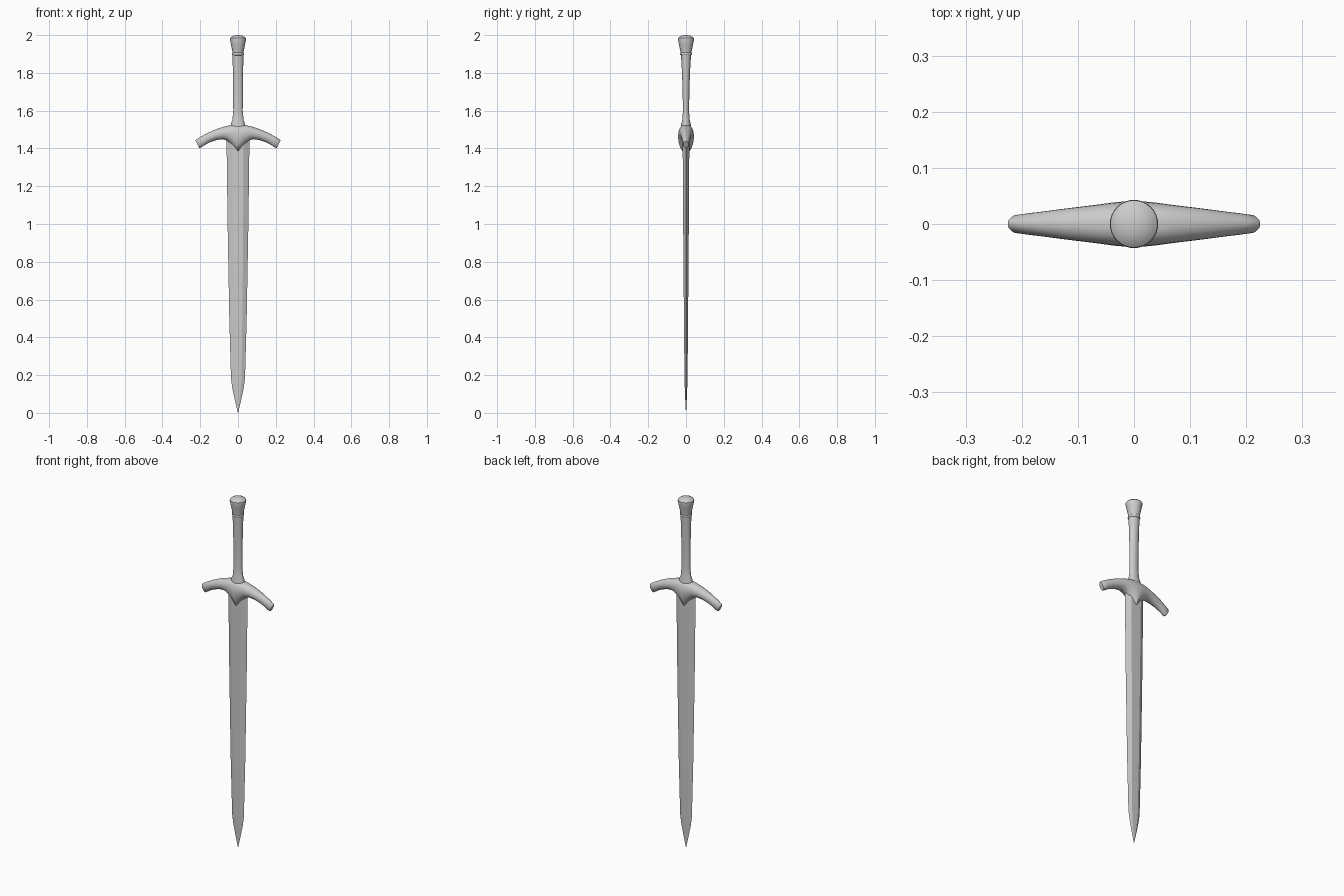
import bpy, bmesh
from math import sin, cos, pi, radians


def loft(name, rings, angle=35):
    """Skin a list of equal-length point rings and cap both ends."""
    bm = bmesh.new()
    vs = [[bm.verts.new(p) for p in r] for r in rings]
    n = len(rings[0])
    for a, b in zip(vs, vs[1:]):
        for i in range(n):
            j = (i + 1) % n
            bm.faces.new((a[i], a[j], b[j], b[i]))
    bm.faces.new(vs[0])
    bm.faces.new(vs[-1])
    bmesh.ops.remove_doubles(bm, verts=bm.verts, dist=1e-5)
    bmesh.ops.recalc_face_normals(bm, faces=bm.faces)
    me = bpy.data.meshes.new(name)
    bm.to_mesh(me)
    bm.free()
    ob = bpy.data.objects.new(name, me)
    bpy.context.collection.objects.link(ob)
    bpy.ops.object.select_all(action='DESELECT')
    ob.select_set(True)
    bpy.context.view_layer.objects.active = ob
    bpy.ops.object.shade_smooth_by_angle(angle=radians(angle))
    return ob


def oval(z, rx, ry, n=32):
    return [(rx * cos(2 * pi * i / n), ry * sin(2 * pi * i / n), z) for i in range(n)]


# Blade: flat hexagonal section, tapering to a point
def blade_ring(z, w, t):
    f = 0.5 * w
    return [(w, 0, z), (f, t, z), (-f, t, z), (-w, 0, z), (-f, -t, z), (f, -t, z)]


loft("blade", [blade_ring(*s) for s in [
    (1.47, 0.061, 0.018), (1.0, 0.055, 0.015), (0.5, 0.046, 0.011),
    (0.18, 0.037, 0.008), (0.13, 0.030, 0.0065), (0.07, 0.017, 0.004),
    (0.0, 0.001, 0.0005)]], 20)

# Guard: arched crossbar with a downward point in the middle
# half stations: top x, top z, bottom x, bottom z, half depth, section skew
half = [
    (0.000, 1.525, 0.000, 1.375, 0.042, 1.3),
    (0.020, 1.524, 0.020, 1.402, 0.040, 1.3),
    (0.042, 1.522, 0.038, 1.424, 0.038, 1.2),
    (0.065, 1.518, 0.057, 1.441, 0.035, 1.1),
    (0.090, 1.511, 0.080, 1.449, 0.032, 1.0),
    (0.125, 1.498, 0.112, 1.445, 0.028, 1.0),
    (0.165, 1.480, 0.148, 1.433, 0.023, 1.0),
    (0.200, 1.461, 0.178, 1.417, 0.019, 1.0),
    (0.222, 1.447, 0.200, 1.402, 0.016, 1.0),
    (0.225, 1.441, 0.206, 1.403, 0.012, 1.0),
]


def guard_ring(tx, tz, bx, bz, w, skew, side, n=24):
    pts = []
    for i in range(n):
        a = 2 * pi * i / n
        t = ((1 - cos(a)) / 2) ** skew
        pts.append((side * (tx + (bx - tx) * t), w * sin(a), tz + (bz - tz) * t))
    return pts


loft("guard", [guard_ring(*s, -1) for s in reversed(half[1:])]
     + [guard_ring(*s, 1) for s in half])

# Grip: slim oval handle flaring at both ends
loft("grip", [oval(*s) for s in [
    (1.505, 0.040, 0.027), (1.53, 0.038, 0.025), (1.55, 0.030, 0.020),
    (1.60, 0.025, 0.016), (1.70, 0.026, 0.018), (1.80, 0.027, 0.021),
    (1.90, 0.029, 0.027)]])

# Collar ring below the pommel
loft("collar", [oval(z, r, r) for z, r in [
    (1.893, 0.027), (1.896, 0.031), (1.901, 0.032), (1.906, 0.031), (1.909, 0.027)]], 60)

# Pommel: flared cone with a domed top
loft("pommel", [oval(z, r, r) for z, r in [
    (1.905, 0.029), (1.92, 0.031), (1.95, 0.037), (1.978, 0.043),
    (1.985, 0.042), (1.992, 0.034), (1.997, 0.022), (2.0, 0.008)]])
